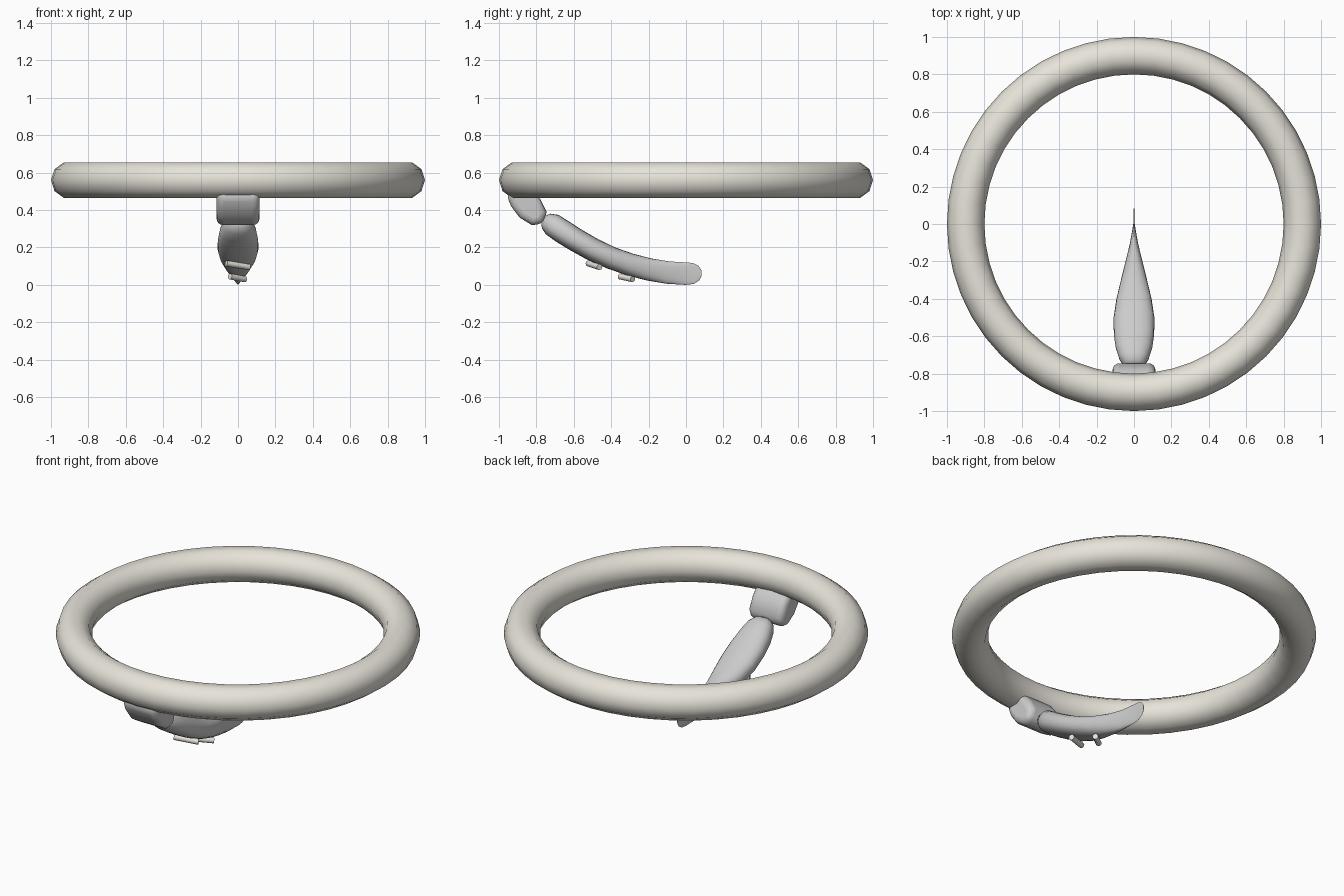
import bpy, bmesh, math
from mathutils import Vector

if "Cube" in bpy.data.objects:
    bpy.data.objects.remove(bpy.data.objects["Cube"])


def material(name, color):
    m = bpy.data.materials.new(name)
    m.diffuse_color = color
    m.use_nodes = True
    m.node_tree.nodes["Principled BSDF"].inputs["Base Color"].default_value = m.diffuse_color
    return m


def finish(bm, name, mat=None, angle=50):
    bmesh.ops.recalc_face_normals(bm, faces=bm.faces)
    me = bpy.data.meshes.new(name)
    bm.to_mesh(me)
    bm.free()
    ob = bpy.data.objects.new(name, me)
    bpy.context.collection.objects.link(ob)
    if mat:
        me.materials.append(mat)
    bpy.ops.object.select_all(action='DESELECT')
    ob.select_set(True)
    bpy.context.view_layer.objects.active = ob
    bpy.ops.object.shade_smooth_by_angle(angle=math.radians(angle))
    return ob


cream = material("cream", (0.80, 0.77, 0.70, 1))

# Ring
bpy.ops.mesh.primitive_torus_add(major_radius=0.9, minor_radius=0.1, major_segments=48,
                                 minor_segments=10, location=(0, 0, 0.56))
ring = bpy.context.object
ring.name = "ring"
ring.data.materials.append(cream)
bpy.ops.object.shade_smooth_by_angle(angle=math.radians(50))

# Curved tapering blade: sections (y, z, half width, half thickness)
sections = [(-0.763, 0.350, 0.035, 0.022), (-0.748, 0.342, 0.060, 0.045),
            (-0.715, 0.322, 0.080, 0.062), (-0.66, 0.285, 0.098, 0.064),
            (-0.59, 0.241, 0.108, 0.063), (-0.50, 0.190, 0.109, 0.062),
            (-0.40, 0.144, 0.094, 0.060), (-0.30, 0.109, 0.070, 0.060),
            (-0.20, 0.083, 0.045, 0.060), (-0.10, 0.066, 0.021, 0.060),
            (0.00, 0.060, 0.004, 0.060), (0.04, 0.061, 0.003, 0.056),
            (0.07, 0.063, 0.003, 0.038), (0.083, 0.063, 0.002, 0.015)]
bm = bmesh.new()
rings = []
N = 20
for i, (y, z, w, t) in enumerate(sections):
    a, b = sections[max(i - 1, 0)], sections[min(i + 1, len(sections) - 1)]
    d = Vector((0, b[0] - a[0], b[1] - a[1])).normalized()
    up = Vector((0, -d.z, d.y))
    loop = []
    for k in range(N):
        ang = 2 * math.pi * k / N
        c, s = math.cos(ang), math.sin(ang)
        c, s = [math.copysign(abs(v) ** 0.85, v) for v in (c, s)]
        loop.append(bm.verts.new(Vector((w * c, y, z)) + up * t * s))
    rings.append(loop)
for r0, r1 in zip(rings, rings[1:]):
    for k in range(N):
        bm.faces.new((r0[k], r0[(k + 1) % N], r1[(k + 1) % N], r1[k]))
bm.faces.new(rings[0])
bm.faces.new(rings[-1])
finish(bm, "curved_blade")

# Mounting block joining blade and ring
profile = [(-0.96, 0.48), (-0.935, 0.42), (-0.89, 0.36), (-0.825, 0.32), (-0.765, 0.325),
           (-0.745, 0.39), (-0.78, 0.46), (-0.83, 0.52), (-0.92, 0.53)]
bm = bmesh.new()
f = bm.faces.new([bm.verts.new((-0.115, y, z)) for y, z in profile])
ext = bmesh.ops.extrude_face_region(bm, geom=[f])
bmesh.ops.translate(bm, vec=(0.23, 0, 0),
                    verts=[v for v in ext["geom"] if isinstance(v, bmesh.types.BMVert)])
block = finish(bm, "mounting_block", angle=60)
bev = block.modifiers.new("round_edges", 'BEVEL')
bev.width = 0.035
bev.segments = 4
bev.limit_method = 'ANGLE'
bev.angle_limit = math.radians(60)

# Two small rods under the blade
rods = [((-0.063, -0.522, 0.115), (0.06, -0.462, 0.095)),
        ((-0.043, -0.352, 0.045), (0.038, -0.285, 0.030))]
for i, (p, q) in enumerate(rods):
    p, q = Vector(p), Vector(q)
    bpy.ops.mesh.primitive_cylinder_add(vertices=16, radius=0.016, depth=(q - p).length,
                                        location=(p + q) / 2)
    rod = bpy.context.object
    rod.name = f"rod_{i + 1}"
    rod.rotation_euler = (q - p).to_track_quat('Z', 'Y').to_euler()
    rod.data.materials.append(cream)
    bpy.ops.object.shade_smooth_by_angle(angle=math.radians(40))
